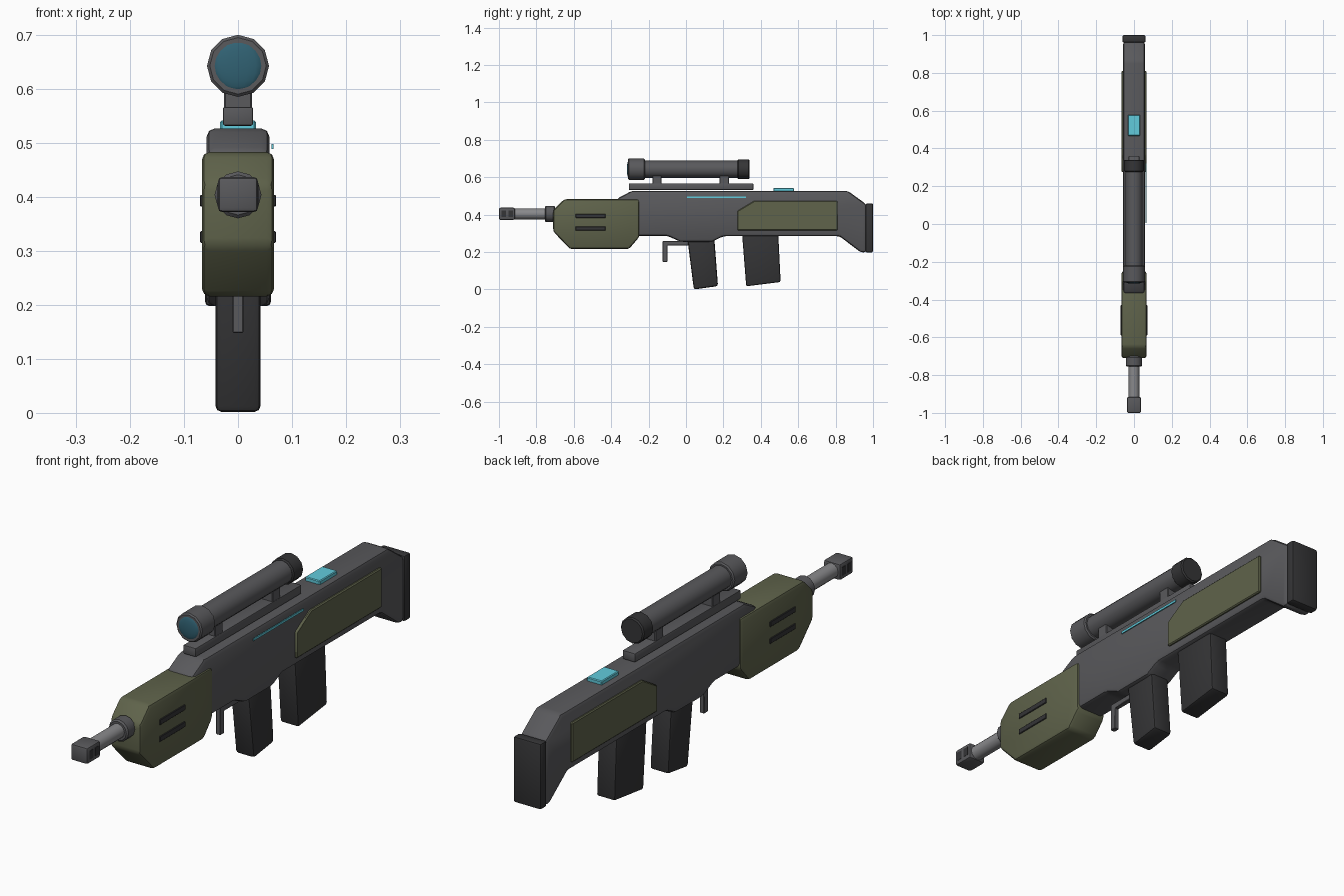
import bpy, bmesh
from math import radians
from mathutils import Matrix, Vector

if "Cube" in bpy.data.objects:
    bpy.data.objects.remove(bpy.data.objects["Cube"])


def material(name, r, g, b):
    m = bpy.data.materials.new(name)
    m.diffuse_color = (r, g, b, 1)
    m.use_nodes = True
    m.node_tree.nodes["Principled BSDF"].inputs["Base Color"].default_value = m.diffuse_color
    return m


METAL = material("gunmetal", 0.10, 0.10, 0.107)
STEEL = material("steel", 0.25, 0.25, 0.26)
DARK = material("dark_polymer", 0.035, 0.035, 0.037)
OLIVE = material("olive", 0.115, 0.125, 0.07)
CYAN = material("cyan", 0.12, 0.6, 0.72)
GLASS = material("lens_glass", 0.03, 0.12, 0.17)


def finish(name, bm, mat, bevel=0.0, segments=2, angle=35):
    """Bevel the sharp edges, then make a smooth-by-angle object."""
    bmesh.ops.recalc_face_normals(bm, faces=bm.faces)
    if bevel:
        edges = [e for e in bm.edges if e.calc_face_angle(0) > radians(20)]
        bmesh.ops.bevel(bm, geom=edges, offset=bevel, segments=segments,
                        profile=0.5, affect='EDGES', clamp_overlap=True)
    me = bpy.data.meshes.new(name)
    bm.to_mesh(me)
    bm.free()
    me.materials.append(mat)
    ob = bpy.data.objects.new(name, me)
    bpy.context.collection.objects.link(ob)
    bpy.ops.object.select_all(action='DESELECT')
    ob.select_set(True)
    bpy.context.view_layer.objects.active = ob
    bpy.ops.object.shade_smooth_by_angle(angle=radians(angle))
    return ob


def slab(name, pts, x0, x1, mat, bevel=0.0, segments=2):
    """Extrude a (y, z) side profile from x0 to x1."""
    bm = bmesh.new()
    face = bm.faces.new([bm.verts.new((x0, y, z)) for y, z in pts])
    new = bmesh.ops.extrude_face_region(bm, geom=[face])["geom"]
    bmesh.ops.translate(bm, vec=(x1 - x0, 0, 0),
                        verts=[v for v in new if isinstance(v, bmesh.types.BMVert)])
    return finish(name, bm, mat, bevel, segments)


def box(name, x0, x1, y0, y1, z0, z1, mat, bevel=0.0, segments=2):
    return slab(name, [(y0, z0), (y1, z0), (y1, z1), (y0, z1)],
                x0, x1, mat, bevel, segments)


def tube(name, y0, y1, z, r, mat, bevel=0.0):
    """Twelve-sided cylinder along y."""
    bm = bmesh.new()
    bmesh.ops.create_cone(bm, cap_ends=True, segments=12, radius1=r, radius2=r,
                          depth=y1 - y0)
    bmesh.ops.transform(bm, verts=bm.verts, matrix=Matrix.Translation(
        (0, (y0 + y1) / 2, z)) @ Matrix.Rotation(radians(90), 4, 'X'))
    if bevel:
        rims = [e for e in bm.edges if e.calc_face_angle(0) > radians(60)]
        bmesh.ops.bevel(bm, geom=rims, offset=bevel, segments=1, affect='EDGES')
    return finish(name, bm, mat)


# Receiver and stock in one long body
slab("receiver", [(-0.37, 0.485), (-0.29, 0.527), (0.865, 0.527), (0.965, 0.455),
                  (0.965, 0.198), (0.935, 0.198), (0.82, 0.285), (0.20, 0.285),
                  (0.14, 0.255), (-0.03, 0.255), (-0.10, 0.287), (-0.37, 0.287)],
     -0.058, 0.058, METAL, 0.015)
box("butt_pad", -0.061, 0.061, 0.96, 1.0, 0.198, 0.46, DARK, 0.008)

# Handguard with vents on both sides
slab("handguard", [(-0.71, 0.425), (-0.65, 0.483), (-0.25, 0.483), (-0.25, 0.28),
                   (-0.305, 0.216), (-0.62, 0.216), (-0.71, 0.31)],
     -0.067, 0.067, OLIVE, 0.014)
for side, s in (("left", -1), ("right", 1)):
    for row, z in (("upper", 0.393), ("lower", 0.326)):
        box(f"vent_{row}_{side}", *sorted((s * 0.055, s * 0.0705)),
            -0.59, -0.43, z - 0.011, z + 0.011, DARK, 0.002, 1)
    # Olive stock panels
    slab(f"stock_panel_{side}", [(0.275, 0.316), (0.275, 0.42), (0.365, 0.474),
                                 (0.81, 0.474), (0.81, 0.316)],
         *sorted((s * 0.05, s * 0.067)), OLIVE, 0.004, 1)
    # Muzzle brake ports
    for i, y in enumerate((-0.975, -0.938)):
        box(f"muzzle_port_{side}_{i + 1}", *sorted((s * 0.03, s * 0.038)),
            y - 0.012, y + 0.012, 0.388, 0.422, DARK)

# Barrel
tube("barrel", -0.93, -0.70, 0.404, 0.029, STEEL)
tube("barrel_collar", -0.755, -0.70, 0.404, 0.0435, METAL, 0.006)
box("muzzle_brake", -0.037, 0.037, -1.0, -0.915, 0.372, 0.437, METAL, 0.008)

# Grip, magazine and trigger
slab("grip", [(0.005, 0.29), (0.15, 0.29), (0.171, 0.018), (0.042, 0.0)],
     -0.042, 0.042, DARK, 0.012)
slab("magazine", [(0.298, 0.32), (0.492, 0.32), (0.506, 0.04), (0.322, 0.017)],
     -0.041, 0.041, DARK, 0.009)
slab("trigger", [(-0.125, 0.258), (0.02, 0.258), (0.02, 0.236), (-0.10, 0.236),
                 (-0.10, 0.148), (-0.125, 0.148)], -0.01, 0.01, METAL, 0.002, 1)

# Rail and scope mounts
box("scope_rail", -0.028, 0.028, -0.305, 0.36, 0.532, 0.567, METAL, 0.004)
for name, y in (("front", -0.155), ("rear", 0.205)):
    box(f"scope_mount_{name}", -0.026, 0.026, y - 0.025, y + 0.025,
        0.56, 0.62, METAL, 0.003, 1)

# Scope
tube("scope_tube", -0.23, 0.29, 0.643, 0.046, METAL)
tube("scope_bell", -0.31, -0.22, 0.643, 0.0575, METAL, 0.005)
tube("scope_eyepiece", 0.275, 0.34, 0.643, 0.052, DARK, 0.005)
bm = bmesh.new()
bmesh.ops.create_uvsphere(bm, u_segments=16, v_segments=10, radius=0.047)
bmesh.ops.scale(bm, verts=bm.verts, vec=(1, 0.22, 1))
bmesh.ops.translate(bm, verts=bm.verts, vec=(0, -0.306, 0.643))
finish("scope_lens", bm, GLASS, angle=60)

# Cyan accents: top light and a thin strip on the right side only
box("top_light", -0.033, 0.033, 0.467, 0.577, 0.52, 0.542, CYAN, 0.003, 1)
box("side_light_strip", 0.062, 0.066, 0.005, 0.32, 0.489, 0.498, CYAN)
